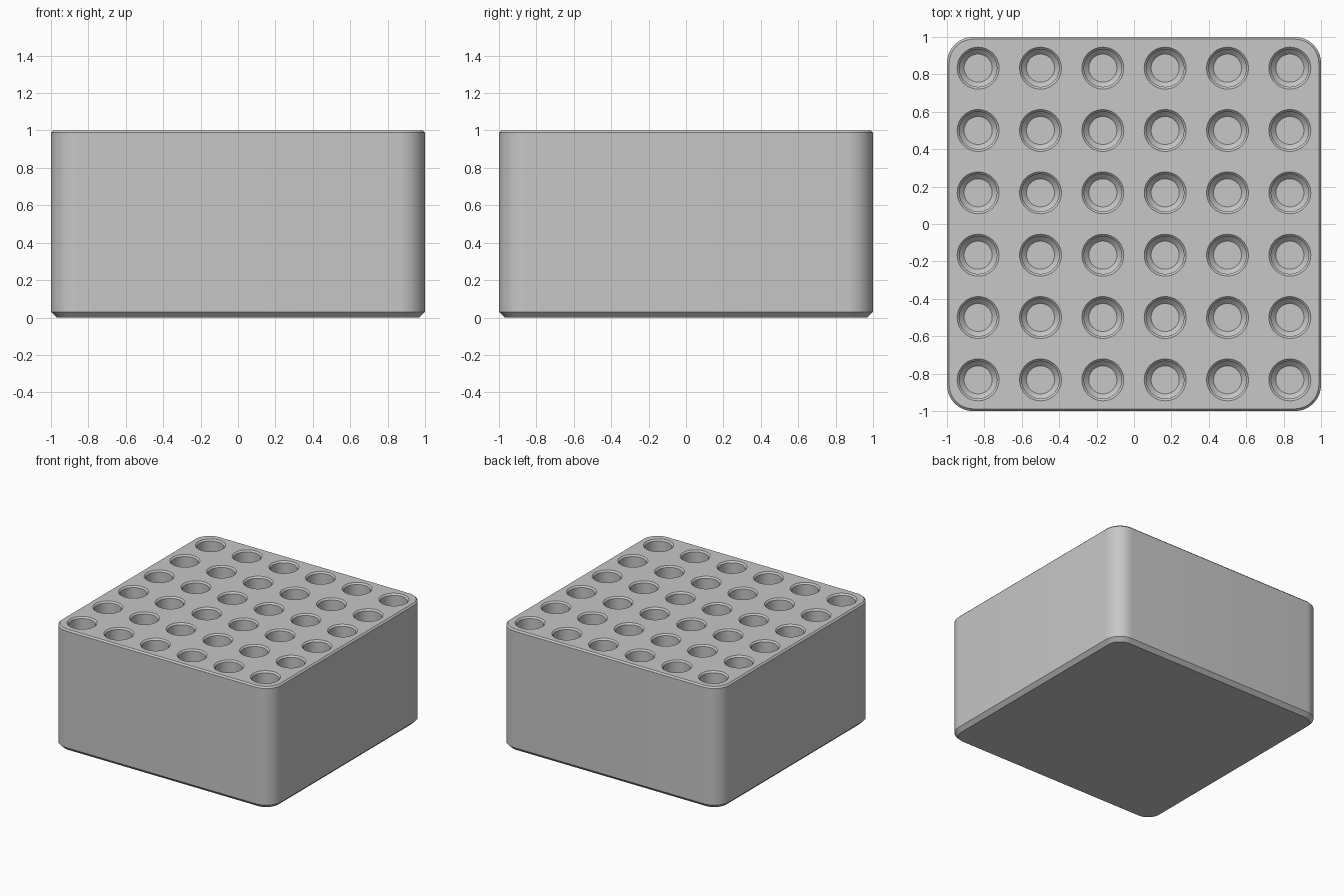
import bpy, bmesh, math
from mathutils import Vector

if "Cube" in bpy.data.objects:
    bpy.data.objects.remove(bpy.data.objects["Cube"], do_unlink=True)

HEIGHT, CORNER = 1.0, 0.14
PITCH, COUNT = 1 / 3, 6
HOLE_RADIUS, HOLE_FLOOR = 0.1, 0.2
TOP_CHAMFER, BASE_CHAMFER, FLOOR_CHAMFER = 0.012, 0.03, 0.025


def rounded_square(half, radius, z, steps=12):
    """Outline of a square with rounded corners."""
    points = []
    for corner in range(4):
        turn = corner * math.pi / 2
        diagonal = turn + math.pi / 4
        reach = (half - radius) * math.sqrt(2)
        for i in range(steps + 1):
            a = turn + i / steps * math.pi / 2
            points.append(Vector((reach * math.cos(diagonal) + radius * math.cos(a),
                                  reach * math.sin(diagonal) + radius * math.sin(a), z)))
    return points


def circle(cx, cy, radius, z, sides=48):
    angles = [2 * math.pi * i / sides for i in range(sides)]
    return [Vector((cx + radius * math.cos(a), cy + radius * math.sin(a), z)) for a in angles]


def loft(bm, outlines):
    """Closed solid through a stack of outlines, listed from bottom to top."""
    rings = [[bm.verts.new(p) for p in outline] for outline in outlines]
    for low, high in zip(rings, rings[1:]):
        for i in range(len(low)):
            j = (i + 1) % len(low)
            bm.faces.new((low[i], low[j], high[j], high[i]))
    bm.faces.new(rings[0][::-1])
    bm.faces.new(rings[-1])


def make_object(name, bm, material):
    mesh = bpy.data.meshes.new(name)
    bm.to_mesh(mesh)
    bm.free()
    mesh.materials.append(material)
    obj = bpy.data.objects.new(name, mesh)
    bpy.context.collection.objects.link(obj)
    return obj


grey = bpy.data.materials.new("plain grey")
grey.use_nodes = True
colour = (0.57, 0.57, 0.57, 1)
grey.diffuse_color = colour
grey.node_tree.nodes["Principled BSDF"].inputs["Base Color"].default_value = colour

# Block with rounded corners and chamfered top and bottom edges
bm = bmesh.new()
loft(bm, [rounded_square(1 - inset, CORNER - inset, z) for inset, z in (
    (BASE_CHAMFER, 0), (0, BASE_CHAMFER),
    (0, HEIGHT - TOP_CHAMFER), (TOP_CHAMFER, HEIGHT))])
block = make_object("holder_block", bm, grey)

# Grid of round holes with chamfered rims and floors
bm = bmesh.new()
over = 0.02
for row in range(COUNT):
    for column in range(COUNT):
        cx = (column - (COUNT - 1) / 2) * PITCH
        cy = (row - (COUNT - 1) / 2) * PITCH
        loft(bm, [circle(cx, cy, HOLE_RADIUS + grow, z) for grow, z in (
            (-FLOOR_CHAMFER, HOLE_FLOOR), (0, HOLE_FLOOR + FLOOR_CHAMFER),
            (0, HEIGHT - TOP_CHAMFER), (TOP_CHAMFER + over, HEIGHT + over))])
cutter = make_object("hole_cutter", bm, grey)
cutter.hide_render = True

# Cut the holes, then drop the helper
cut = block.modifiers.new("holes", "BOOLEAN")
cut.operation = "DIFFERENCE"
cut.solver = "EXACT"
cut.object = cutter
bpy.ops.object.select_all(action="DESELECT")
block.select_set(True)
bpy.context.view_layer.objects.active = block
bpy.ops.object.modifier_apply(modifier=cut.name)
bpy.data.objects.remove(cutter, do_unlink=True)
bpy.ops.object.shade_smooth_by_angle(angle=math.radians(30))
